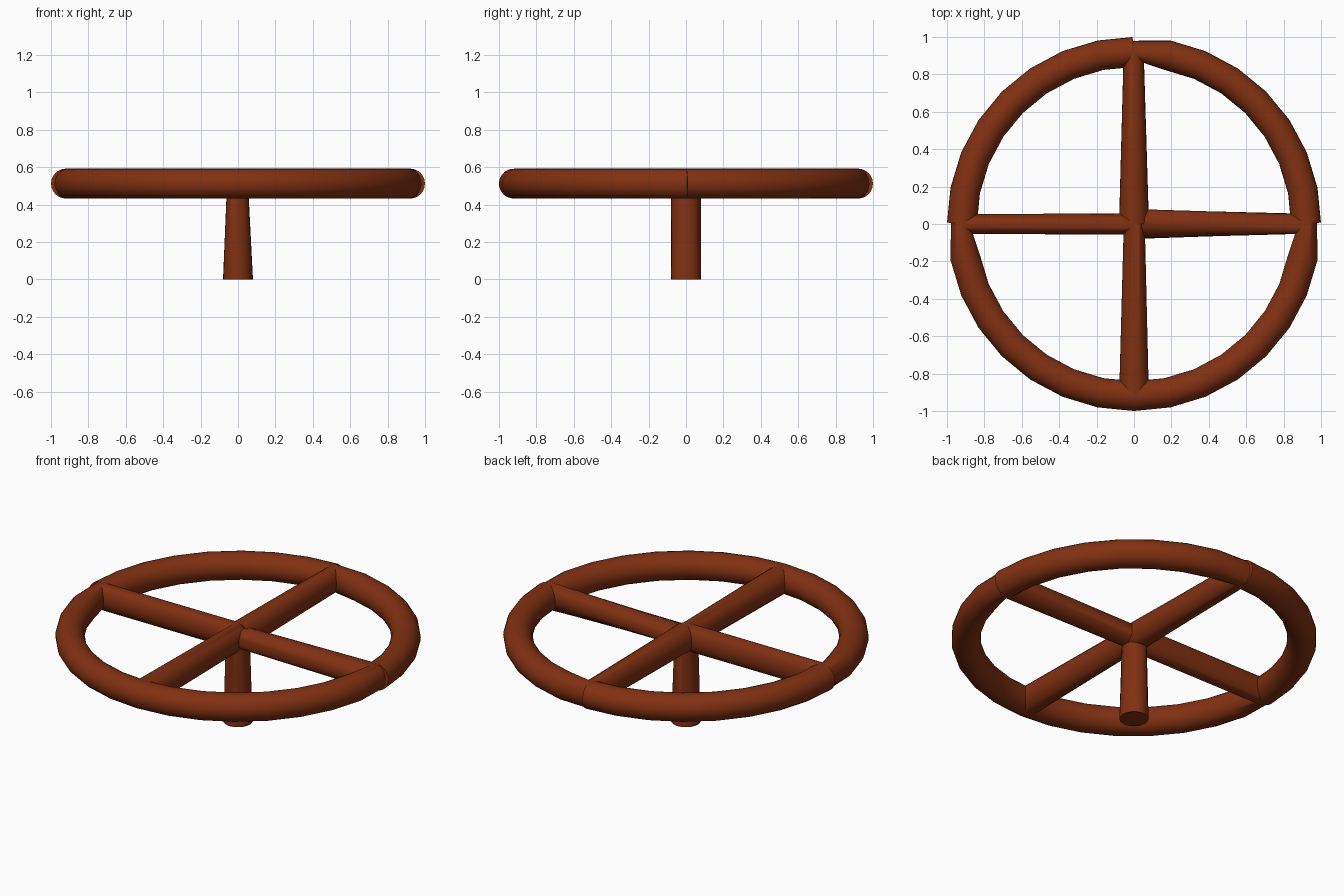
import bpy, bmesh, math
from mathutils import Vector

if "Cube" in bpy.data.objects:
    bpy.data.objects.remove(bpy.data.objects["Cube"])

R, T, Z, SIDES = 0.92, 0.08, 0.512, 24

paint = bpy.data.materials.new("rust_red")
paint.diffuse_color = (0.22, 0.03, 0.006, 1)
paint.use_nodes = True
paint.node_tree.nodes["Principled BSDF"].inputs["Base Color"].default_value = paint.diffuse_color


def arc(a0, a1):
    """Rim points between two angles, 32 steps per full turn."""
    n = round(abs(a1 - a0) / 11.25)
    angs = [math.radians(a0 + (a1 - a0) * i / n) for i in range(n + 1)]
    return [(R * math.cos(a), R * math.sin(a), Z) for a in angs]


def pipe(name, points):
    """Sweep a round section along points; corner rings sit on the bisecting plane."""
    pts = [Vector(p) for p in points]
    dirs = [(b - a).normalized() for a, b in zip(pts, pts[1:])]
    tans = [dirs[0]] + [(a + b).normalized() for a, b in zip(dirs, dirs[1:])] + [dirs[-1]]
    side = tans[0].orthogonal().normalized()
    bm = bmesh.new()
    rings = []
    for i, (p, t) in enumerate(zip(pts, tans)):
        if i:
            side = tans[i - 1].rotation_difference(t) @ side
        side = (side - t * side.dot(t)).normalized()
        up = t.cross(side)
        angs = [2 * math.pi * k / SIDES for k in range(SIDES)]
        rings.append([bm.verts.new(p + T * (side * math.cos(a) + up * math.sin(a)))
                      for a in angs])
    for r0, r1 in zip(rings, rings[1:]):
        for k in range(SIDES):
            j = (k + 1) % SIDES
            bm.faces.new((r0[k], r0[j], r1[j], r1[k]))
    bm.faces.new(rings[0][::-1])
    bm.faces.new(rings[-1])
    bmesh.ops.recalc_face_normals(bm, faces=bm.faces)
    mesh = bpy.data.meshes.new(name)
    bm.to_mesh(mesh)
    bm.free()
    mesh.materials.append(paint)
    ob = bpy.data.objects.new(name, mesh)
    bpy.context.collection.objects.link(ob)
    bpy.ops.object.select_all(action='DESELECT')
    ob.select_set(True)
    bpy.context.view_layer.objects.active = ob
    bpy.ops.object.shade_smooth_by_angle(angle=math.radians(35))
    return ob


hub = (0, 0, Z)

# Stem, right spoke, front half of the rim, left spoke and front spoke in one bent rod
pipe("stem_and_front_rim", [(0, 0, 0), hub] + arc(0, -180) + [hub, (0, -R, Z)])

# Back spoke bent into the back right quarter of the rim
pipe("back_spoke_and_right_rim", [hub] + arc(90, 0))

# Back left quarter of the rim
pipe("back_left_rim", arc(90, 180))
